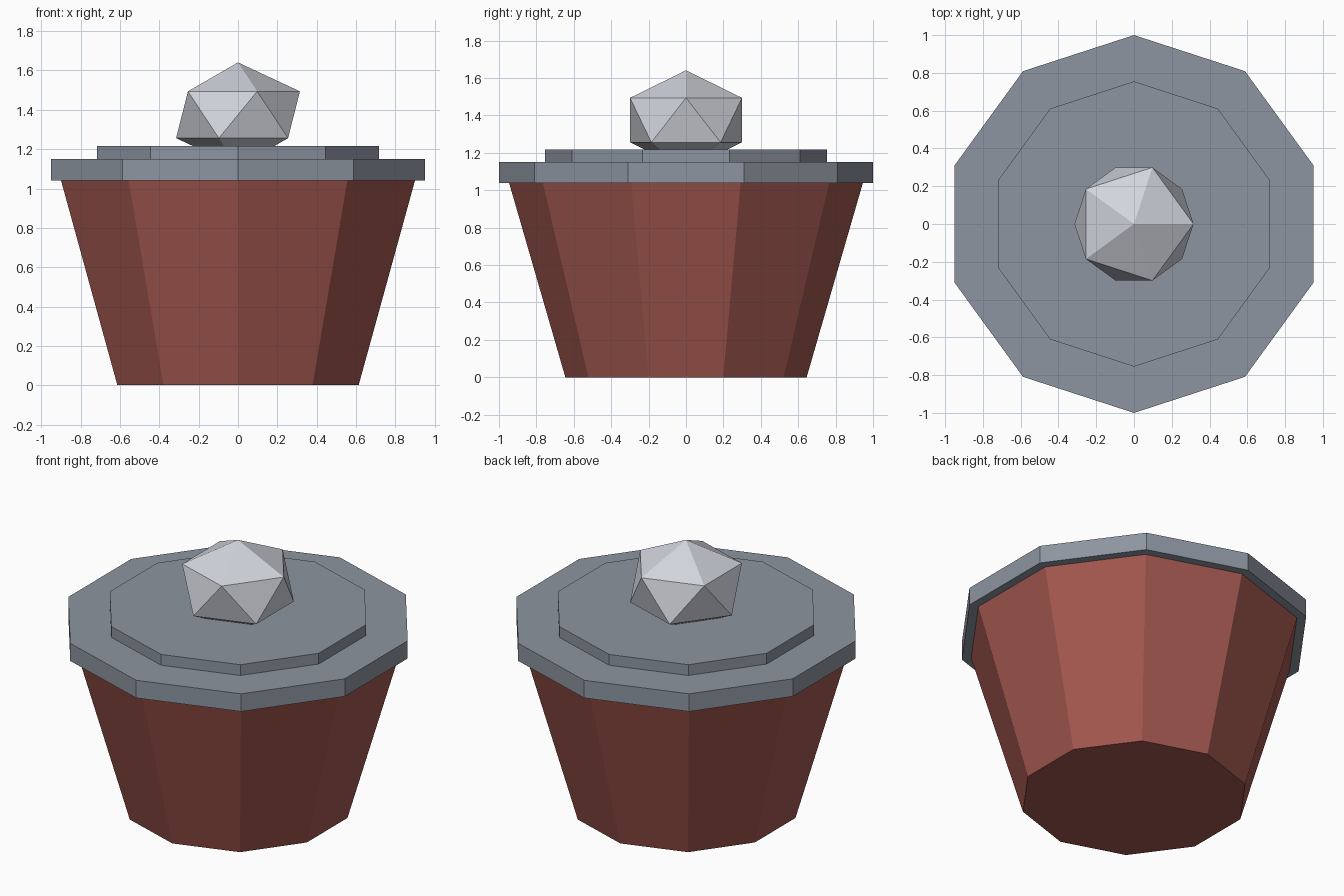
import bpy, bmesh, math

if "Cube" in bpy.data.objects:
    bpy.data.objects.remove(bpy.data.objects["Cube"])

def material(name, rgb):
    m = bpy.data.materials.new(name)
    m.diffuse_color = (*rgb, 1)
    m.use_nodes = True
    m.node_tree.nodes["Principled BSDF"].inputs["Base Color"].default_value = m.diffuse_color
    return m

def add_object(name, bm, mat):
    bmesh.ops.recalc_face_normals(bm, faces=bm.faces)
    mesh = bpy.data.meshes.new(name)
    bm.to_mesh(mesh)
    bm.free()
    mesh.materials.append(mat)
    ob = bpy.data.objects.new(name, mesh)
    bpy.context.collection.objects.link(ob)
    return ob

def decagon_prism(name, r0, z0, r1, z1, mat, n=10):
    """Ten-sided closed frustum with a corner pointing to +y and -y."""
    bm = bmesh.new()
    rings = []
    for r, z in ((r0, z0), (r1, z1)):
        angles = [math.pi / 2 + 2 * math.pi * i / n for i in range(n)]
        rings.append([bm.verts.new((r * math.cos(a), r * math.sin(a), z)) for a in angles])
    low, high = rings
    bm.faces.new(low[::-1])
    bm.faces.new(high)
    for i in range(n):
        j = (i + 1) % n
        bm.faces.new((low[i], low[j], high[j], high[i]))
    return add_object(name, bm, mat)

red = material("brick red", (0.36, 0.095, 0.078))
grey = material("slate grey", (0.265, 0.30, 0.35))
silver = material("pale silver", (0.64, 0.66, 0.72))

# Tapered pot body
decagon_prism("pot_body", 0.645, 0.0, 0.946, 1.04, red)

# Two-step lid
decagon_prism("lid_rim", 1.0, 1.04, 1.0, 1.15, grey)
decagon_prism("lid_step", 0.755, 1.15, 0.755, 1.217, grey)

# Flattened icosahedron knob, bottom tip sunk into the lid
bm = bmesh.new()
bmesh.ops.create_icosphere(bm, subdivisions=1, radius=1)
for v in bm.verts:
    v.co = (v.co.x * 0.352, v.co.y * 0.352, v.co.z * 0.266 + 1.375)
add_object("lid_knob", bm, silver)
